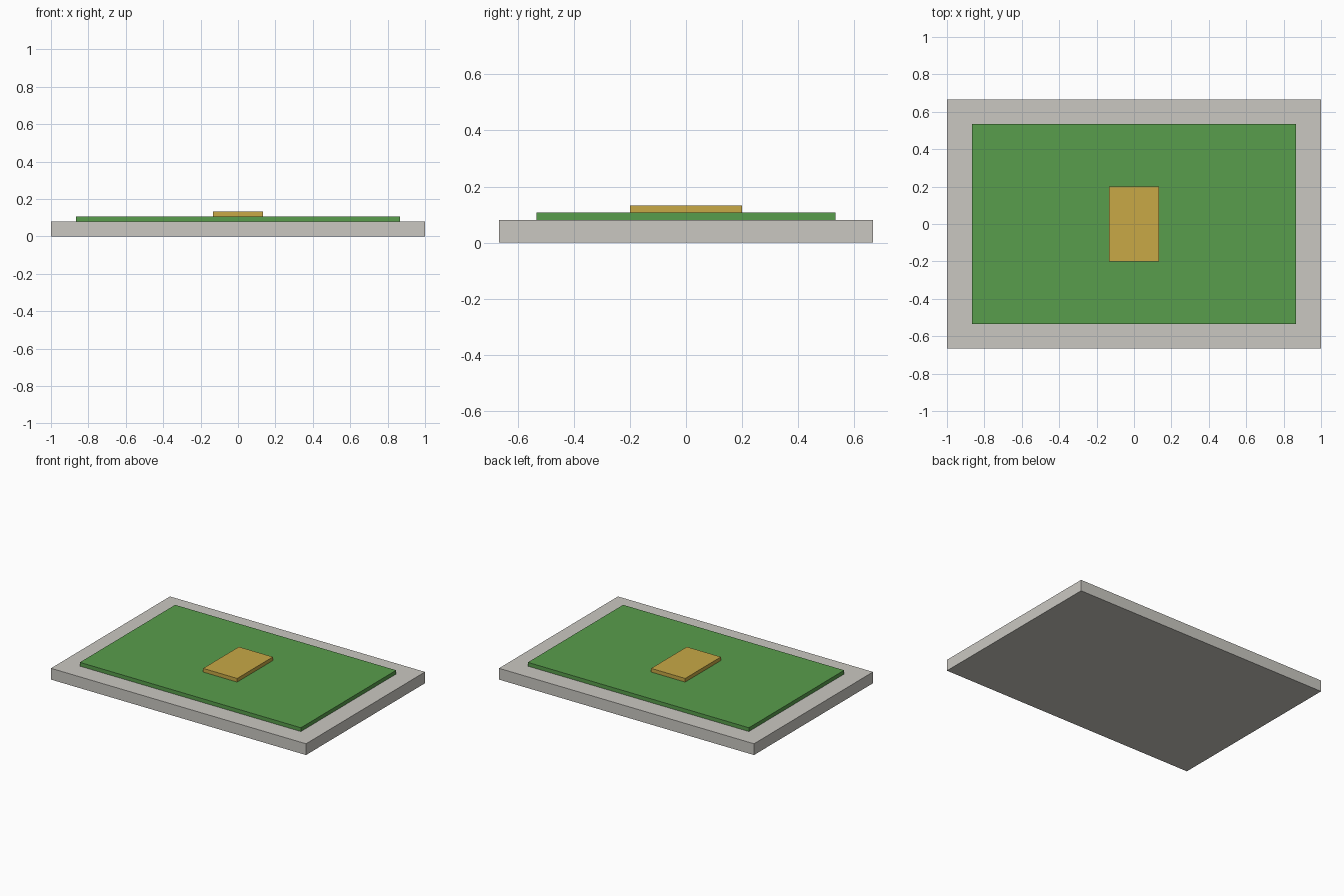
import bpy

if "Cube" in bpy.data.objects:
    bpy.data.objects.remove(bpy.data.objects["Cube"])


def material(name, color):
    mat = bpy.data.materials.new(name)
    mat.diffuse_color = (*color, 1.0)
    mat.use_nodes = True
    mat.node_tree.nodes["Principled BSDF"].inputs["Base Color"].default_value = mat.diffuse_color
    return mat


def slab(name, width, depth, bottom, top, mat):
    """Flat rectangular block centred on x = y = 0."""
    bpy.ops.mesh.primitive_cube_add(size=1, location=(0, 0, (bottom + top) / 2))
    obj = bpy.context.object
    obj.name = name
    obj.scale = (width, depth, top - bottom)
    bpy.ops.object.transform_apply(location=False, rotation=False, scale=True)
    obj.data.materials.append(mat)
    return obj


stone = material("pale_stone", (0.59, 0.575, 0.535))
grass = material("grass_green", (0.098, 0.337, 0.072))
sand = material("sand_yellow", (0.578, 0.397, 0.061))

# Stone base, grass field on it, and the raised centre strip
slab("base", 2.0, 1.333, 0.0, 0.08, stone)
slab("field", 1.733, 1.067, 0.08, 0.107, grass)
slab("centre_strip", 0.267, 0.4, 0.107, 0.133, sand)
